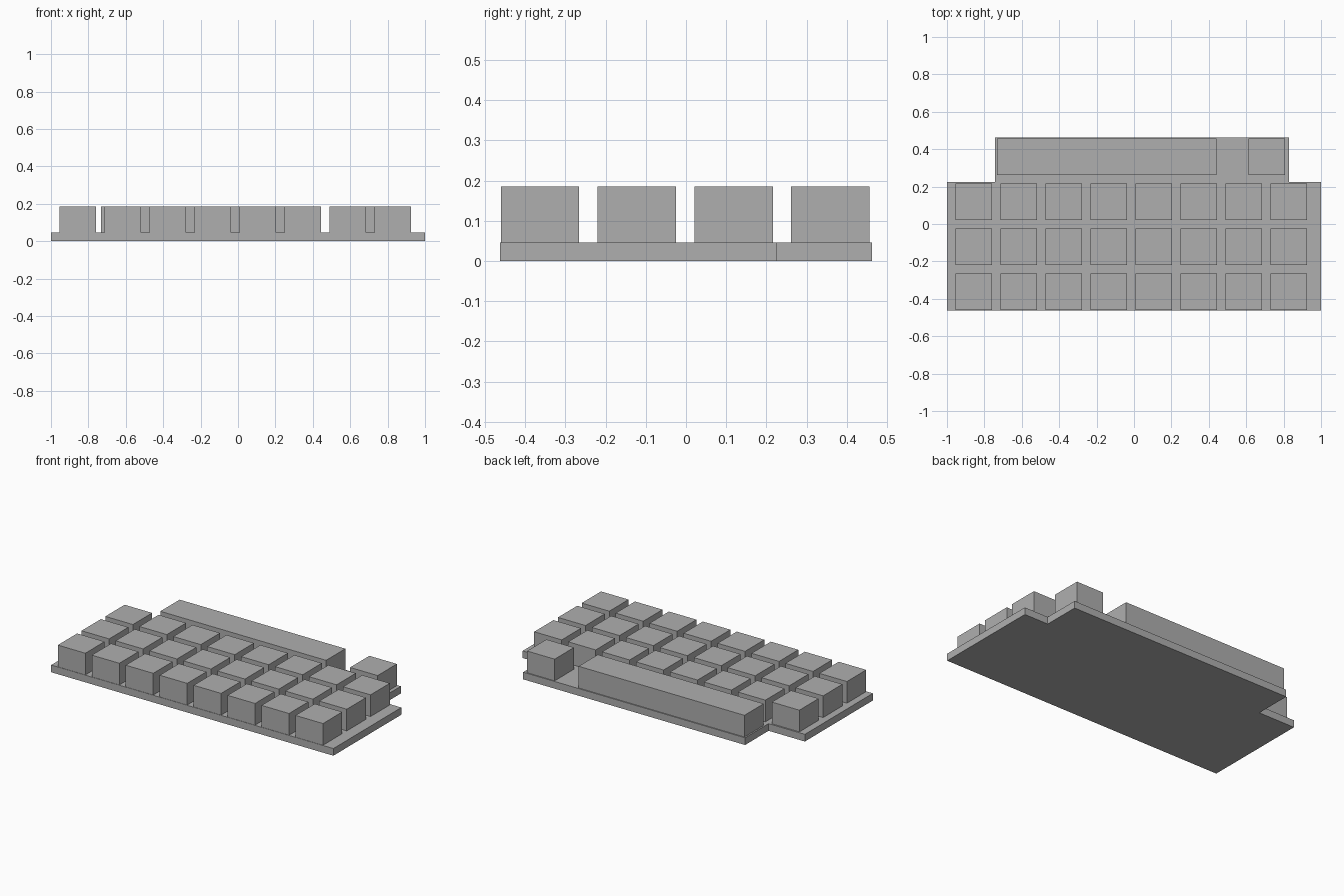
import bpy
import bmesh

cube = bpy.data.objects.get("Cube")
if cube:
    bpy.data.objects.remove(cube, do_unlink=True)

grey = bpy.data.materials.new("plain grey")
grey.use_nodes = True
colour = (0.43, 0.43, 0.43, 1)
grey.diffuse_color = colour
grey.node_tree.nodes["Principled BSDF"].inputs["Base Color"].default_value = colour

BASE_TOP = 0.046
KEY_TOP = 0.185
KEY = 0.195
PITCH = 0.2406


def prism(name, outline, z0, z1):
    """Extrude a flat outline straight up from z0 to z1."""
    bm = bmesh.new()
    face = bm.faces.new([bm.verts.new((x, y, z0)) for x, y in outline])
    top = bmesh.ops.extrude_face_region(bm, geom=[face])["geom"]
    verts = [v for v in top if isinstance(v, bmesh.types.BMVert)]
    bmesh.ops.translate(bm, verts=verts, vec=(0, 0, z1 - z0))
    bmesh.ops.recalc_face_normals(bm, faces=bm.faces)
    mesh = bpy.data.meshes.new(name)
    bm.to_mesh(mesh)
    bm.free()
    mesh.materials.append(grey)
    obj = bpy.data.objects.new(name, mesh)
    bpy.context.collection.objects.link(obj)
    return obj


def key(name, cx, cy, width=KEY):
    x0, x1 = cx - width / 2, cx + width / 2
    y0, y1 = cy - KEY / 2, cy + KEY / 2
    return prism(name, [(x0, y0), (x1, y0), (x1, y1), (x0, y1)], BASE_TOP, KEY_TOP)


# Base plate with a narrower step at the back
prism("base_plate",
      [(-1, -0.463), (1, -0.463), (1, 0.225), (0.83, 0.225),
       (0.83, 0.463), (-0.743, 0.463), (-0.743, 0.225), (-1, 0.225)],
      0, BASE_TOP)

# Three rows of eight square keys
first_x, first_y = -0.857, -0.363
for row in range(3):
    for col in range(8):
        key(f"key_row{row + 1}_{col + 1}", first_x + col * PITCH, first_y + row * PITCH)

# Back row: long bar and a single key
back_y = first_y + 3 * PITCH
key("long_bar_key", -0.146, back_y, 1.175)
key("back_single_key", 0.709, back_y)
